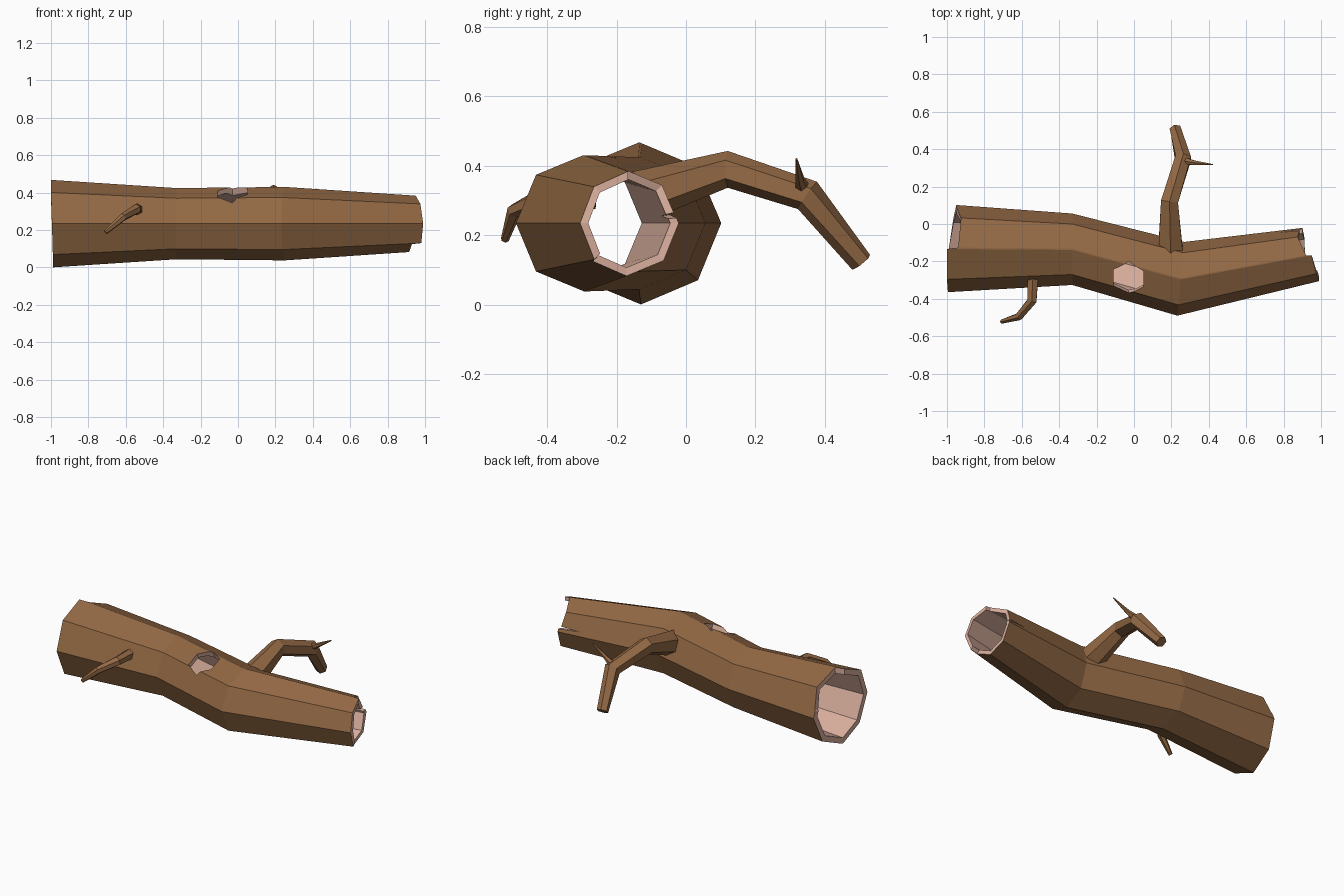
import bpy, bmesh
from math import sin, cos, radians
from mathutils import Vector, Matrix

if "Cube" in bpy.data.objects:
    bpy.data.objects.remove(bpy.data.objects["Cube"])


def material(name, rgb):
    m = bpy.data.materials.new(name)
    m.diffuse_color = (*rgb, 1)
    m.use_nodes = True
    m.node_tree.nodes["Principled BSDF"].inputs["Base Color"].default_value = m.diffuse_color
    return m


BARK = material("bark", (0.29, 0.14, 0.058))
WOOD = material("bare_wood", (0.70, 0.43, 0.34))


def make_object(name, bm):
    bmesh.ops.recalc_face_normals(bm, faces=bm.faces)
    me = bpy.data.meshes.new(name)
    bm.to_mesh(me)
    bm.free()
    me.materials.append(BARK)
    me.materials.append(WOOD)
    ob = bpy.data.objects.new(name, me)
    bpy.context.collection.objects.link(ob)
    return ob


def bridge(bm, a, b, mat=0):
    n = len(a)
    for i in range(n):
        j = (i + 1) % n
        bm.faces.new((a[i], a[j], b[j], b[i])).material_index = mat


# Log trunk: octagonal stations (x, y, radius, tilt), with broken ends per angle
STATIONS = [(-0.97, -0.13, 0.233, 0), (-0.33, -0.135, 0.191, 0),
            (0.25, -0.293, 0.197, 0.018), (0.95, -0.165, 0.15, 0)]
# angle from the back over the top: (left end x, right end x)
ENDS = {0: (-0.95, 0.90), 6: (-0.95, 0.90), 9: (-0.95, 0.77), 12: (-0.945, 0.885),
        45: (-0.925, 0.875), 89: (-0.94, 0.92), 91: (-1.0, 0.95), 135: (-1.0, 0.975),
        180: (-0.995, 0.99), 225: (-0.99, 0.98), 228: (-0.99, 0.93),
        270: (-0.99, 0.915), 315: (-0.965, 0.91)}


def octagon_point(station, angle, scale):
    x, y, r, tilt = station
    k = r * scale * cos(radians(22.5)) / cos(radians(angle % 45 - 22.5))
    c = cos(radians(angle))
    return Vector((x + tilt * c, y + k * c, 0.235 + k * sin(radians(angle))))


def trunk_ring(bm, i, scale):
    out = []
    for angle, ends in ENDS.items():
        p = octagon_point(STATIONS[i], angle, scale)
        if i in (0, 3):
            q = octagon_point(STATIONS[1 if i == 0 else 2], angle, scale)
            x = ends[0 if i == 0 else 1]
            p = q.lerp(p, (x - q.x) / (p.x - q.x))
        out.append(bm.verts.new(p))
    return out


bm = bmesh.new()
outer = [trunk_ring(bm, i, 1.0) for i in range(4)]
inner = [trunk_ring(bm, i, 0.84) for i in range(4)]
for i in range(3):
    bridge(bm, outer[i], outer[i + 1])
    bridge(bm, inner[i], inner[i + 1], 1)
for i in (0, 3):
    bridge(bm, outer[i], inner[i], 1)
trunk = make_object("hollow_log", bm)

# Knot hole cut through the upper front wall
bm = bmesh.new()
bmesh.ops.create_cone(bm, cap_ends=True, segments=6, radius1=0.092, radius2=0.092, depth=0.3,
                      matrix=Matrix.Translation((-0.03, -0.29, 0.40))
                      @ Matrix.Rotation(radians(22), 4, 'X'))
for f in bm.faces:
    f.material_index = 1
cutter = make_object("knot_hole_cutter", bm)
cutter.hide_render = True
mod = trunk.modifiers.new("knot_hole", 'BOOLEAN')
mod.operation = 'DIFFERENCE'
mod.solver = 'EXACT'
mod.object = cutter
bpy.context.view_layer.update()
graph = bpy.context.evaluated_depsgraph_get()
cut_mesh = bpy.data.meshes.new_from_object(trunk.evaluated_get(graph))
trunk.modifiers.clear()
trunk.data = cut_mesh
bpy.data.objects.remove(cutter)


# Branches: tapering six-sided tubes along points (x, y, z, radius)
def branch(name, pts, sides=6):
    bm = bmesh.new()
    P = [Vector(p[:3]) for p in pts]
    rings = []
    for i, p in enumerate(P):
        t = Vector((0, 0, 0))
        if i > 0:
            t += (p - P[i - 1]).normalized()
        if i < len(P) - 1:
            t += (P[i + 1] - p).normalized()
        t.normalize()
        side = t.cross(Vector((0, 0, 1))).normalized()
        up = side.cross(t)
        r = pts[i][3]
        rings.append([bm.verts.new(p + r * (side * cos(a) + up * sin(a)))
                      for a in (radians(360 / sides * (k + 0.5)) for k in range(sides))])
    for a, b in zip(rings, rings[1:]):
        bridge(bm, a, b)
    bm.faces.new(rings[0])
    bm.faces.new(rings[-1])
    return make_object(name, bm)


branch("back_branch", [(0.195, -0.14, 0.31, 0.075), (0.19, 0.12, 0.39, 0.053),
                       (0.262, 0.35, 0.315, 0.048), (0.222, 0.505, 0.122, 0.034)])
branch("back_branch_twig", [(0.25, 0.34, 0.325, 0.026), (0.32, 0.328, 0.36, 0.014),
                            (0.42, 0.318, 0.42, 0.003)])
branch("front_twig", [(-0.54, -0.26, 0.31, 0.034), (-0.545, -0.41, 0.312, 0.028),
                      (-0.615, -0.495, 0.27, 0.022), (-0.708, -0.522, 0.188, 0.012)])
